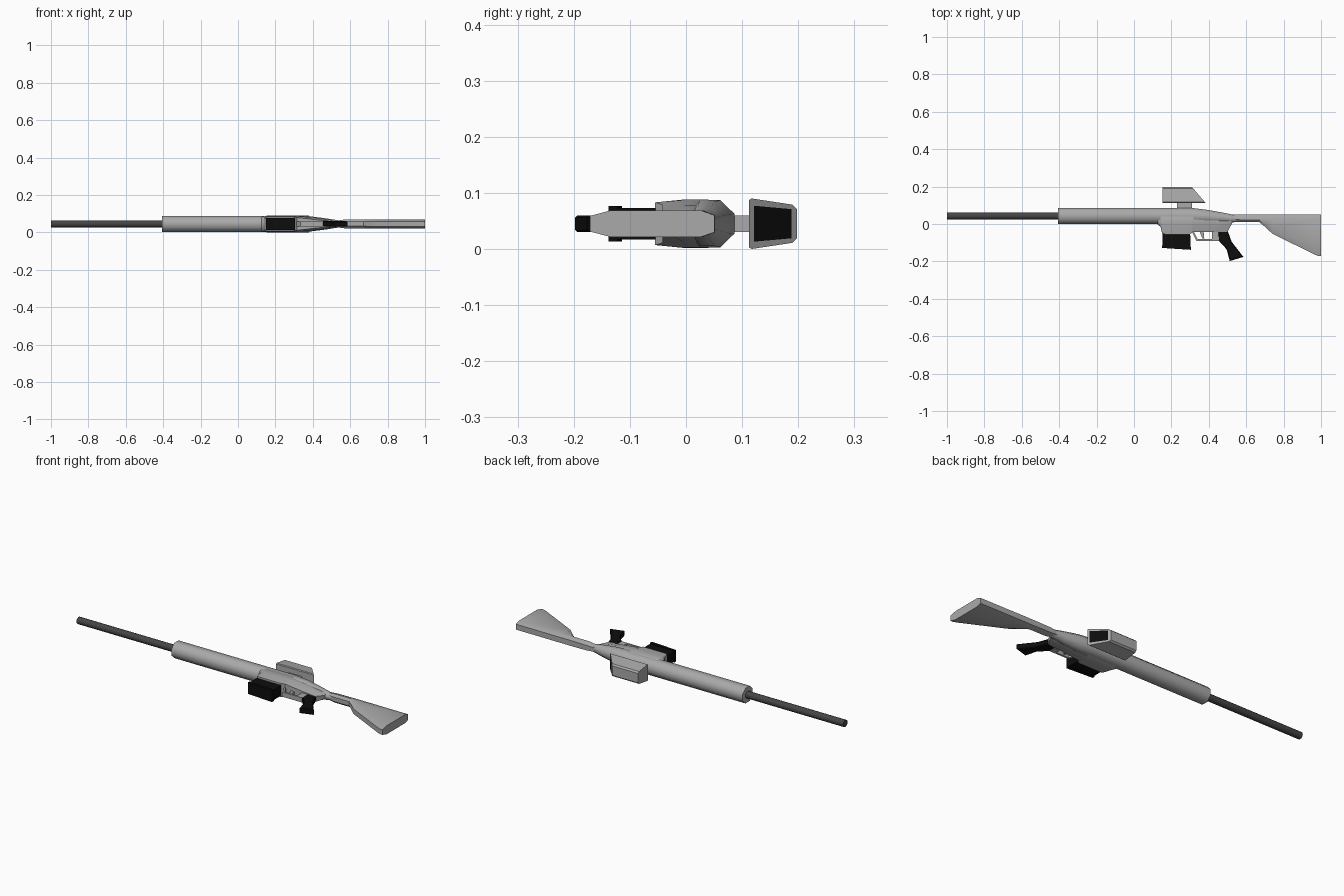
import bpy, bmesh, math
from mathutils import Vector

CZ = 0.045  # middle plane of the model


def material(name, v):
    m = bpy.data.materials.new(name)
    m.diffuse_color = (v, v, v, 1)
    return m


GREY = material("light_grey", 0.40)
DARK = material("dark_grey", 0.06)
BLACK = material("black", 0.004)


def finish(name, bm, mat, smooth=None):
    bmesh.ops.recalc_face_normals(bm, faces=bm.faces)
    me = bpy.data.meshes.new(name)
    bm.to_mesh(me)
    bm.free()
    me.materials.append(mat)
    ob = bpy.data.objects.new(name, me)
    bpy.context.collection.objects.link(ob)
    if smooth:
        bpy.ops.object.select_all(action='DESELECT')
        ob.select_set(True)
        bpy.context.view_layer.objects.active = ob
        bpy.ops.object.shade_smooth_by_angle(angle=math.radians(smooth))
    return ob


def loft(name, sections, mat, smooth=None):
    """Eight-sided sections: x, y low, y high, half width, low/high chamfer
    heights, low/high half widths at the ends."""
    bm = bmesh.new()
    rings = []
    for x, lo, hi, w, cl, ch, wl, wh in sections:
        half = [(lo, wl), (lo + cl, w), (hi - ch, w), (hi, wh)]
        pts = half + [(y, -z) for y, z in reversed(half)]
        rings.append([bm.verts.new((x, y, CZ + z)) for y, z in pts])
    for a, b in zip(rings, rings[1:]):
        for i in range(8):
            j = (i + 1) % 8
            bm.faces.new((a[i], a[j], b[j], b[i]))
    bm.faces.new(rings[0])
    bm.faces.new(rings[-1])
    return finish(name, bm, mat, smooth)


def plate(name, outline, w, mat, bevel=0):
    """Extrude an x-y outline symmetrically about the middle plane."""
    bm = bmesh.new()
    f = bm.faces.new([bm.verts.new((x, y, CZ - w)) for x, y in outline])
    r = bmesh.ops.extrude_face_region(bm, geom=[f])
    vs = [g for g in r["geom"] if isinstance(g, bmesh.types.BMVert)]
    bmesh.ops.translate(bm, verts=vs, vec=(0, 0, 2 * w))
    if bevel:
        rim = [e for e in bm.edges if abs(e.verts[0].co.z - e.verts[1].co.z) < 1e-5]
        bmesh.ops.bevel(bm, geom=rim, offset=bevel, segments=1, affect='EDGES')
    return finish(name, bm, mat)


# barrel
bm = bmesh.new()
bmesh.ops.create_cone(bm, cap_ends=True, segments=12, radius1=0.019, radius2=0.019, depth=0.62)
for v in bm.verts:
    v.co = Vector((v.co.z - 0.69, v.co.x + 0.043, v.co.y + CZ))
finish("barrel", bm, DARK, 50)

# handguard, upper receiver and wrist in one tapering tube
R = (0.0, 0.086, 0.042, 0.025, 0.025, 0.018, 0.018)
loft("receiver_tube", [
    (-0.405,) + R,
    (0.31,) + R,
    (0.39, 0.0, 0.076, 0.040, 0.024, 0.024, 0.017, 0.017),
    (0.47, 0.003, 0.062, 0.030, 0.018, 0.018, 0.013, 0.013),
    (0.55, 0.011, 0.046, 0.017, 0.010, 0.010, 0.008, 0.008),
    (0.60, 0.012, 0.044, 0.017, 0.010, 0.010, 0.008, 0.008)], GREY, 50)

# lower receiver with magazine well
loft("lower_receiver", [
    (0.125, -0.002, 0.05, 0.036, 0.015, 0.01, 0.018, 0.035),
    (0.142, -0.015, 0.05, 0.042, 0.012, 0.01, 0.034, 0.035),
    (0.150, -0.050, 0.05, 0.043, 0.045, 0.01, 0.037, 0.036),
    (0.165, -0.055, 0.05, 0.043, 0.050, 0.01, 0.038, 0.036),
    (0.300, -0.055, 0.05, 0.043, 0.050, 0.01, 0.038, 0.036),
    (0.315, -0.042, 0.05, 0.042, 0.040, 0.01, 0.034, 0.036),
    (0.420, -0.042, 0.045, 0.033, 0.040, 0.01, 0.022, 0.026),
    (0.500, -0.042, 0.035, 0.021, 0.040, 0.01, 0.015, 0.015),
    (0.525, 0.005, 0.030, 0.016, 0.010, 0.005, 0.010, 0.010)], GREY, 35)

# shoulder stock
loft("stock", [
    (0.51, 0.020, 0.050, 0.015, 0.008, 0.015, 0.008, 0.010),
    (0.57, 0.010, 0.052, 0.0235, 0.012, 0.020, 0.012, 0.014),
    (0.67, 0.010, 0.052, 0.0235, 0.012, 0.021, 0.012, 0.015),
    (0.70, -0.015, 0.052, 0.0235, 0.018, 0.022, 0.013, 0.015),
    (0.74, -0.052, 0.052, 0.0235, 0.028, 0.022, 0.014, 0.015),
    (0.965, -0.163, 0.051, 0.0235, 0.036, 0.024, 0.014, 0.015),
    (0.985, -0.171, 0.051, 0.0235, 0.036, 0.024, 0.014, 0.015),
    (1.000, -0.171, 0.051, 0.0235, 0.036, 0.024, 0.014, 0.015)], GREY, 35)

# sight housing with slanted rear, plus its mount
bm = bmesh.new()
half = [(0.112, 0.042), (0.117, 0.045), (0.190, 0.034), (0.198, 0.026)]
pts = half + [(y, -z) for y, z in reversed(half)]
rear = lambda y: 0.383 - (y - 0.112) * 0.85
front = [bm.verts.new((0.152, y, CZ + z)) for y, z in pts]
back = [bm.verts.new((rear(y), y, CZ + z)) for y, z in pts]
for i in range(8):
    j = (i + 1) % 8
    bm.faces.new((front[i], front[j], back[j], back[i]))
bm.faces.new(front)
bm.faces.new(back)
finish("sight_housing", bm, GREY)
plate("sight_mount", [(0.23, 0.075), (0.31, 0.075), (0.31, 0.118), (0.23, 0.118)], 0.015, GREY)

# black lens on the slanted rear
bm = bmesh.new()
lens = [(0.121, -0.032), (0.121, 0.032), (0.188, 0.026), (0.188, -0.026)]
bm.faces.new([bm.verts.new((rear(y) + 0.002, y, CZ + z)) for y, z in lens])
bmesh.ops.solidify(bm, geom=bm.faces[:], thickness=0.004)
finish("sight_lens", bm, BLACK)

# magazine and its base plate
plate("magazine", [(0.152, -0.04), (0.300, -0.04), (0.303, -0.122), (0.152, -0.115)], 0.028, BLACK)
plate("magazine_base", [(0.150, -0.114), (0.304, -0.122), (0.304, -0.138), (0.150, -0.128)], 0.032, BLACK)

# pistol grip
plate("grip", [(0.45, -0.040), (0.502, -0.040), (0.522, -0.095), (0.585, -0.176),
               (0.512, -0.198), (0.495, -0.135), (0.452, -0.088)], 0.015, BLACK, 0.004)

# trigger guard and trigger
plate("trigger_guard", [(0.308, -0.038), (0.318, -0.038), (0.340, -0.080), (0.418, -0.080),
                        (0.418, -0.038), (0.46, -0.038), (0.46, -0.090), (0.334, -0.090)], 0.013, GREY)
plate("trigger", [(0.350, -0.038), (0.372, -0.038), (0.376, -0.078), (0.366, -0.078)], 0.006, GREY)
